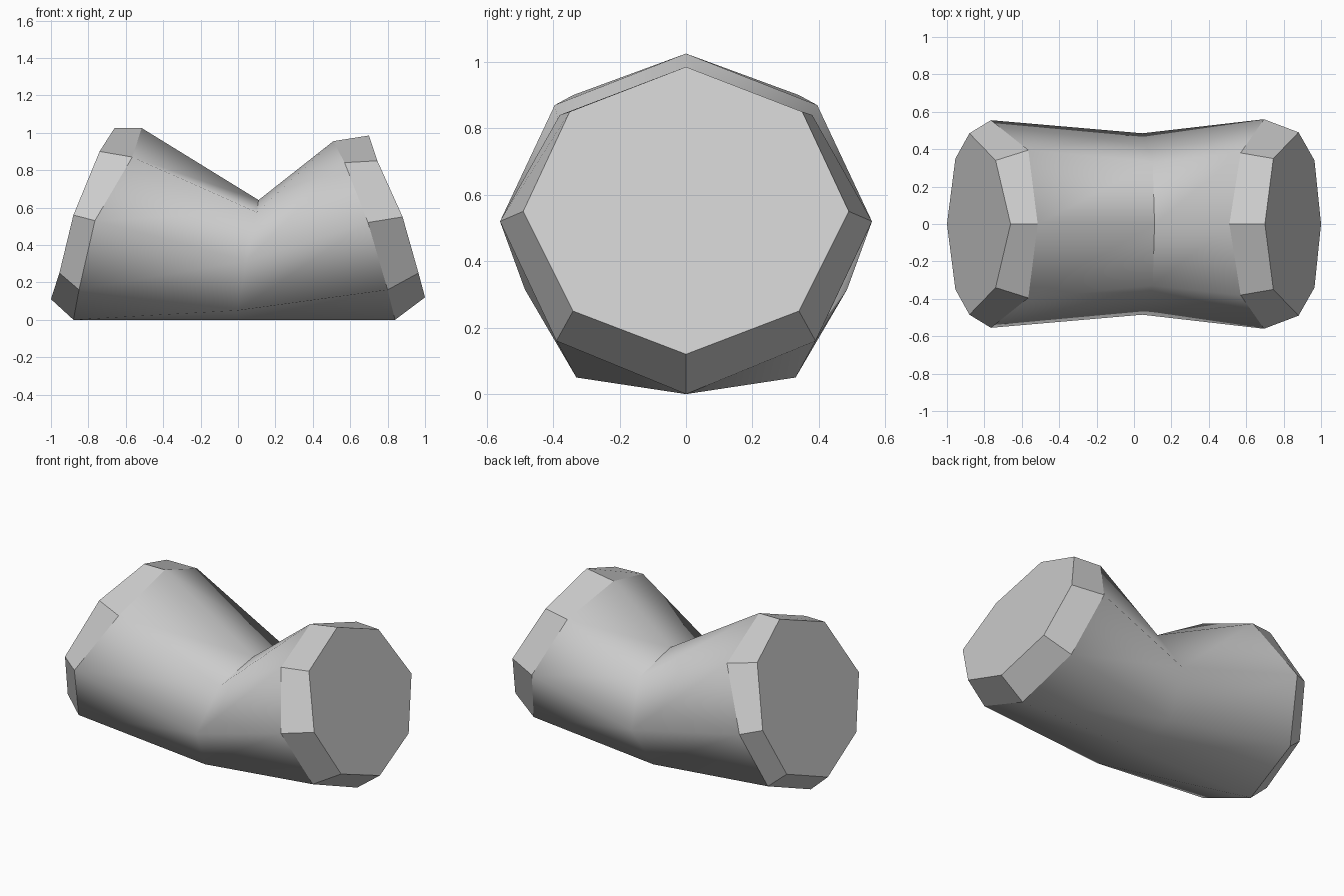
import bpy
import bmesh

cube = bpy.data.objects.get("Cube")
if cube:
    bpy.data.objects.remove(cube, do_unlink=True)


def make_material(name, colour):
    mat = bpy.data.materials.new(name)
    mat.use_nodes = True
    mat.diffuse_color = colour
    mat.node_tree.nodes["Principled BSDF"].inputs["Base Color"].default_value = colour
    return mat


# Half cross-sections of the bent pipe, each listed from top to bottom
right_cap = [(-.66, 0, 1.025), (-.74, .34, .9), (-.88, .485, .56), (-.955, .35, .25), (-1, 0, .11)]
right_rim = [(-.515, 0, 1.025), (-.565, .395, .87), (-.765, .555, .53), (-.85, .39, .16), (-.88, 0, 0)]
elbow = [(.11, 0, .64), (.1, .33, .575), (.045, .485, .315), (0, .33, .05), (0, 0, 0)]
left_rim = [(.51, 0, .955), (.57, .38, .84), (.695, .56, .52), (.8, .39, .16), (.84, 0, 0)]
left_cap = [(.7, 0, .985), (.745, .35, .85), (.88, .49, .55), (.965, .34, .25), (1, 0, .12)]
sections = [right_cap, right_rim, elbow, left_rim, left_cap]


def full_ring(bm, half):
    """Mirror a half section across the centre plane into a closed ring."""
    mirrored = [(x, -y, z) for x, y, z in reversed(half[1:-1])]
    return [bm.verts.new(point) for point in half + mirrored]


def bridge(bm, first, second, smooth):
    """Join two rings with a band of quads."""
    count = len(first)
    for i in range(count):
        j = (i + 1) % count
        face = bm.faces.new((first[i], first[j], second[j], second[i]))
        face.smooth = smooth


def mark_sharp(bm, ring, indices):
    for i in indices:
        edge = bm.edges.get((ring[i], ring[(i + 1) % len(ring)]))
        edge.smooth = False


# Bent pipe: smooth body, bevelled rims and closed ends
bm = bmesh.new()
rings = [full_ring(bm, section) for section in sections]
last = len(rings) - 1
for i in range(last):
    bridge(bm, rings[i], rings[i + 1], smooth=0 < i < last - 1)
for ring in (rings[0], rings[last]):
    bm.faces.new(ring)
for ring in (rings[0], rings[1], rings[last - 1], rings[last]):
    mark_sharp(bm, ring, range(len(ring)))

# Crease over the inside of the elbow
mark_sharp(bm, rings[2], (0, -1))

bmesh.ops.recalc_face_normals(bm, faces=bm.faces)
mesh = bpy.data.meshes.new("elbow_pipe")
bm.to_mesh(mesh)
bm.free()
mesh.materials.append(make_material("plain grey", (.6, .6, .6, 1)))
pipe = bpy.data.objects.new("elbow_pipe", mesh)
bpy.context.collection.objects.link(pipe)
